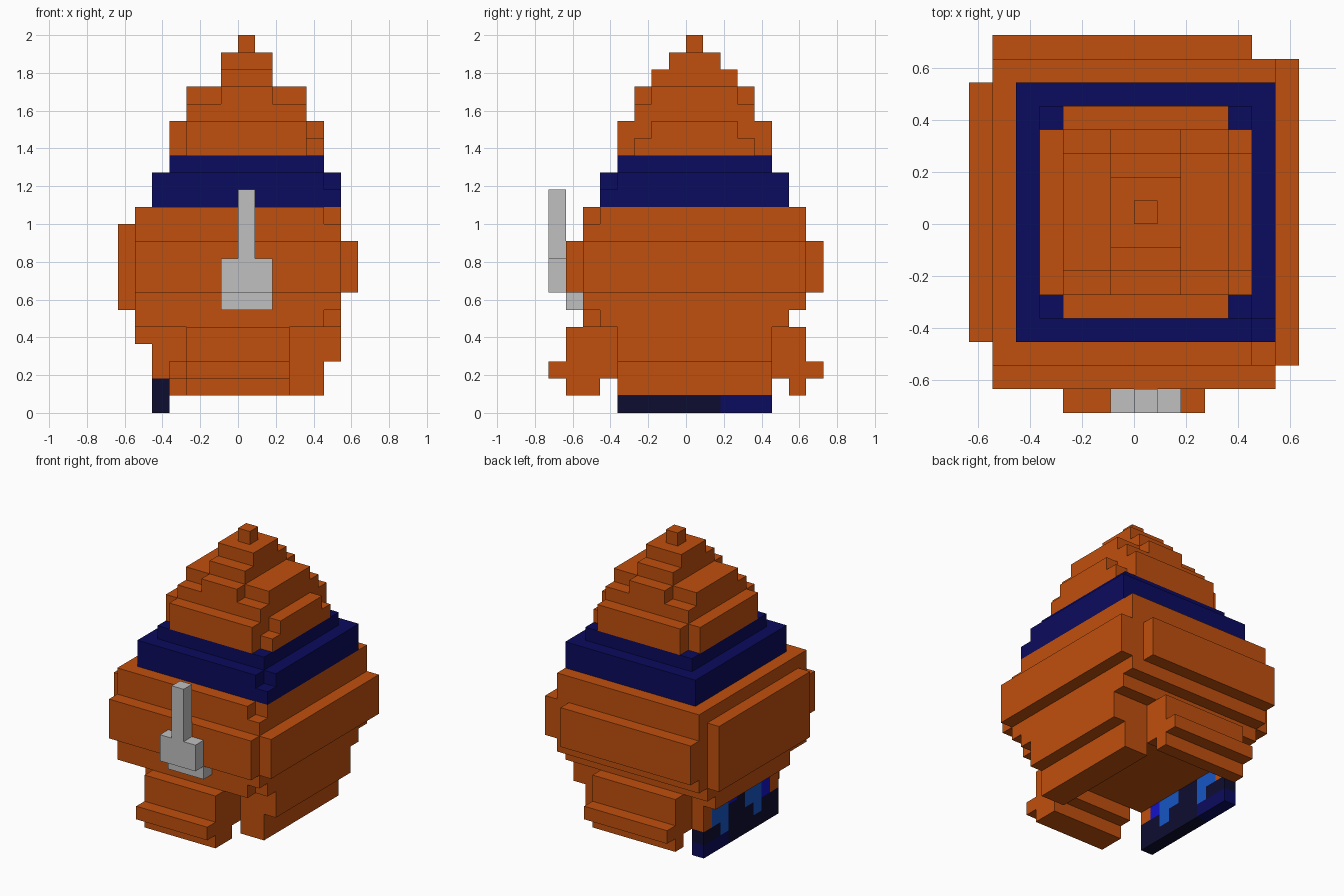
import bpy
import bmesh

cube = bpy.data.objects.get("Cube")
if cube:
    bpy.data.objects.remove(cube, do_unlink=True)

U = 2 / 22  # size of one block


def material(name, rgb):
    m = bpy.data.materials.new(name)
    m.use_nodes = True
    m.diffuse_color = (*rgb, 1)
    bsdf = m.node_tree.nodes["Principled BSDF"]
    bsdf.inputs["Base Color"].default_value = (*rgb, 1)
    bsdf.inputs["Roughness"].default_value = 0.8
    return m


ORANGE = material("orange", (0.53, 0.08, 0.004))
NAVY = material("navy", (0.0033, 0.0033, 0.114))
DARK = material("dark_navy", (0.004, 0.004, 0.03))
SKY = material("light_blue", (0.008, 0.095, 0.55))
BRIGHT = material("bright_blue", (0.006, 0.006, 0.6))
GREY = material("light_grey", (0.527, 0.527, 0.527))


def blocks(name, mats, boxes):
    """One object from boxes (x0, x1, y0, y1, z0, z1[, material slot]) in block units."""
    bm = bmesh.new()
    for x0, x1, y0, y1, z0, z1, *slot in boxes:
        verts = bmesh.ops.create_cube(bm, size=1)["verts"]
        for v in verts:
            v.co = ((x1 if v.co.x > 0 else x0) * U,
                    (y1 if v.co.y > 0 else y0) * U,
                    (z1 if v.co.z > 0 else z0) * U)
        for f in {f for v in verts for f in v.link_faces}:
            f.material_index = slot[0] if slot else 0
    mesh = bpy.data.meshes.new(name)
    bm.to_mesh(mesh)
    bm.free()
    for m in mats:
        mesh.materials.append(m)
    ob = bpy.data.objects.new(name, mesh)
    bpy.context.collection.objects.link(ob)
    return ob


# Main body, with the front corner nicked at top and bottom
blocks("body", [ORANGE], [
    (-6, 6, -6, 7, 6, 11),
    (-6, 5, -6, 7, 11, 12),
    (5, 6, -5, 7, 11, 12),
    (-6, 5, -6, 6, 5, 6),
    (5, 6, -5, 6, 5, 6),
])

# Raised slabs on the four sides of the body
blocks("front_slab", [ORANGE], [(-6, 6, -7, -6, 7, 10)])
blocks("back_slab", [ORANGE], [(-6, 5, 7, 8, 7, 10)])
blocks("left_slab", [ORANGE], [(6, 7, -6, 7, 7, 10)])
blocks("right_slab", [ORANGE], [(-7, -6, -5, 6, 6, 11)])

# Underside and the side skirts
blocks("lower_body", [ORANGE], [(-4, 5, -4, 5, 3, 5)])
blocks("left_skirt", [ORANGE], [(3, 5, -4, 5, 1, 5), (5, 6, -4, 5, 3, 5)])
blocks("right_ledge", [ORANGE], [(-6, -5, -4, 5, 4, 5)])

# Front and back feet, each with a lip
blocks("front_foot", [ORANGE], [
    (-3, 3, -7, -5, 1, 5),
    (-3, 3, -5, -4, 2, 5),
    (-3, 3, -8, -7, 2, 3),
])
blocks("back_foot", [ORANGE], [
    (-4, 3, 6, 7, 1, 5),
    (-4, 3, 5, 6, 2, 5),
    (-4, 3, 7, 8, 2, 3),
])

# Patterned side panel: rows from top to bottom, columns from back to front
ROWS = ["OSSBDSSBO",
        "OSSBDSSBO",
        "OSSDDSSBO",
        "DDSDDDSDD",
        "NNNDDDDDD"]
cells = []
for r, row in enumerate(ROWS):
    for c, key in enumerate(row):
        cells.append((-5, -4, 4 - c, 5 - c, 4 - r, 5 - r, "ONDSB".index(key)))
blocks("side_panel", [ORANGE, NAVY, DARK, SKY, BRIGHT], cells)

# Grey handle on the front
blocks("handle", [GREY], [
    (-1, 2, -7, -6, 6, 7),
    (-1, 2, -8, -7, 7, 9),
    (0, 1, -8, -7, 9, 13),
])

# Stepped blue band with a nicked corner
blocks("band", [NAVY], [
    (-5, 6, -5, 6, 12, 13),
    (-5, 5, -5, 6, 13, 14),
    (5, 6, -4, 6, 13, 14),
    (-4, 5, -4, 5, 14, 15),
])

# Stepped orange peak
blocks("peak", [ORANGE], [
    (-3, 4, -4, 5, 15, 17),
    (-4, -3, -3, 4, 15, 17),
    (4, 5, -3, 4, 15, 16),
    (4, 5, -2, 3, 16, 17),
    (-3, 4, -3, 4, 17, 18),
    (-3, 4, -2, 3, 18, 19),
    (-1, 2, -3, 4, 18, 19),
    (-1, 2, -2, 3, 19, 20),
    (-1, 2, -1, 2, 20, 21),
])
blocks("tip", [ORANGE], [(0, 1, 0, 1, 21, 22)])
